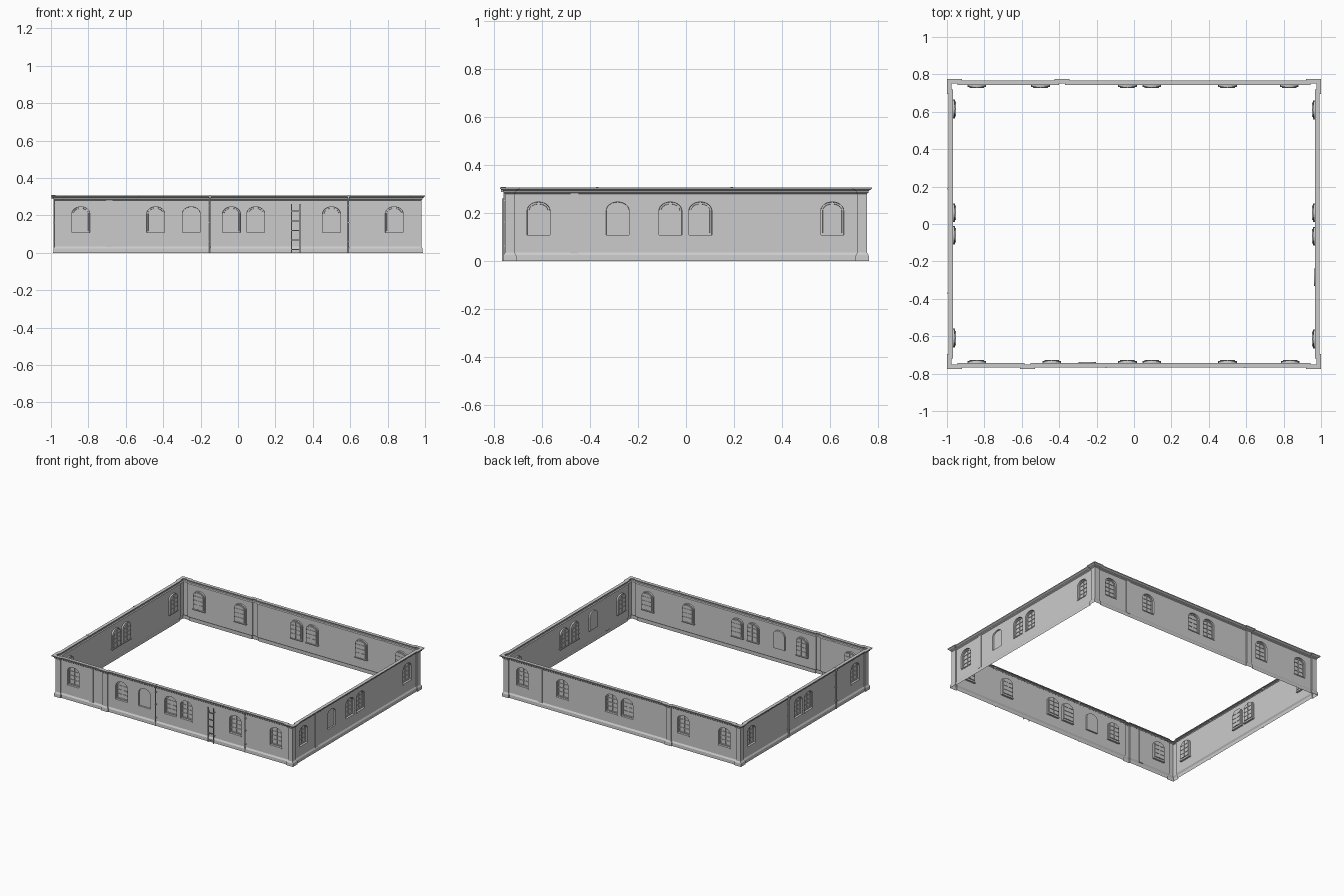
import bpy, bmesh, math
from mathutils import Vector

if "Cube" in bpy.data.objects:
    bpy.data.objects.remove(bpy.data.objects["Cube"])

stone = bpy.data.materials.new("stone_grey")
stone.use_nodes = True
grey = (0.6, 0.6, 0.6, 1)
stone.diffuse_color = grey
stone.node_tree.nodes["Principled BSDF"].inputs["Base Color"].default_value = grey

HX, HY, PIL = 0.972, 0.747, 0.008
BASE, FRIEZE, TOP = 0.035, 0.28, 0.307
# Wall profile: height and outward offset, from plinth to cornice
PROFILE = [(0, 0.008), (0.024, 0.007), (BASE, 0), (FRIEZE, 0), (0.285, 0.006),
           (0.292, 0.007), (0.298, 0.016), (0.301, 0.02), (TOP, 0.02), (TOP, -0.004), (0.3, -0.004)]


class Side:
    """One wall; u runs left to right as seen from outside, d points outward."""
    def __init__(self, name, turn, half, dist, windows, blanks=(), pilasters=(), strips=(), drains=()):
        self.name, self.half, self.dist = name, half, dist
        self.along = Vector((round(math.cos(turn)), round(math.sin(turn)), 0))
        self.out = Vector((self.along.y, -self.along.x, 0))
        self.windows, self.blanks = windows, blanks
        self.pilasters, self.strips, self.drains = pilasters, strips, drains

    def at(self, u, d, z):
        return self.along * u + self.out * (self.dist + d) + Vector((0, 0, z))

    def outline(self):
        edge = self.half - 0.032
        pts = [(-self.half - PIL, PIL), (-edge, PIL), (-edge, 0)]
        for c in self.pilasters:
            pts += [(c - 0.02, 0), (c - 0.02, PIL), (c + 0.02, PIL), (c + 0.02, 0)]
        return pts + [(edge, 0), (edge, PIL)]


SIDES = [
    Side("front", 0, HX, HY, (-0.84, -0.44, -0.035, 0.095, 0.5, 0.835), blanks=(-0.25,),
         pilasters=(-0.57,), strips=(-0.688,), drains=(-0.15, 0.59)),
    Side("right", math.pi / 2, HY, HX, (-0.615, -0.065, 0.06, 0.61), blanks=(-0.285,), strips=(-0.465,)),
    Side("back", math.pi, HX, HY, (-0.83, -0.5, -0.095, 0.035, 0.5, 0.84),
         pilasters=(0.385,), strips=(-0.68,)),
    Side("left", -math.pi / 2, HY, HX, (-0.615, -0.06, 0.06, 0.61), drains=(-0.19, 0.37)),
]


def finish(bm, name):
    mesh = bpy.data.meshes.new(name)
    bm.to_mesh(mesh)
    bm.free()
    mesh.materials.append(stone)
    obj = bpy.data.objects.new(name, mesh)
    bpy.context.collection.objects.link(obj)
    return obj


def arch(center, inset=0.0):
    """Arched opening as (u, z) points."""
    w, low, spring, rise = 0.048 - inset, 0.108 + inset, 0.21, 0.036 - inset
    pts = [(center - w, low), (center + w, low)]
    steps = 12
    for i in range(steps + 1):
        a = math.pi * i / steps
        pts.append((center + w * math.cos(a), spring + rise * math.sin(a)))
    return pts


def box(bm, side, u, d, z):
    """Box from (min, max) pairs in wall coordinates."""
    v = [bm.verts.new(side.at(a, b, c)) for c in z for b in d for a in u]
    for f in ((0, 1, 3, 2), (4, 6, 7, 5), (0, 4, 5, 1), (2, 3, 7, 6), (0, 2, 6, 4), (1, 5, 7, 3)):
        bm.faces.new([v[i] for i in f])


def loop(bm, side, pts, d):
    return [bm.verts.new(side.at(u, d, z)) for u, z in pts]


def bridge(bm, a, b):
    n = len(a)
    for i in range(n):
        bm.faces.new((a[i], a[(i + 1) % n], b[(i + 1) % n], b[i]))


def pierced_panel(bm, side, u0, u1):
    """Flat wall panel with arched holes."""
    holes = [c for c in (*side.windows, *side.blanks) if u0 < c < u1]
    rect = [(u0, BASE), (u1, BASE), (u1, FRIEZE), (u0, FRIEZE)]
    edges = []
    for pts in [rect] + [arch(c) for c in holes]:
        v = loop(bm, side, pts, 0)
        edges += [bm.edges.new((v[i - 1], v[i])) for i in range(len(v))]
    bmesh.ops.triangle_fill(bm, use_beauty=True, edges=edges, normal=side.out)


# Wall shell: moulding profile swept round the plan
bm = bmesh.new()
plan = [(s, u, d) for s in SIDES for u, d in s.outline()]
pos = [s.at(u, d, 0) for s, u, d in plan]
count = len(plan)
normals = []
for i in range(count):
    e = (pos[(i + 1) % count] - pos[i]).normalized()
    normals.append(Vector((e.y, -e.x, 0)))
rings = [[bm.verts.new(pos[i] + (normals[i - 1] + normals[i]) * off + Vector((0, 0, z)))
          for i in range(count)] for z, off in PROFILE]
for k in range(len(PROFILE) - 1):
    for i in range(count):
        j = (i + 1) % count
        s, u, d = plan[i]
        s2, u2, d2 = plan[j]
        if PROFILE[k][0] == BASE and s is s2 and d == d2 == 0:
            pierced_panel(bm, s, u, u2)
        else:
            bm.faces.new((rings[k][i], rings[k][j], rings[k + 1][j], rings[k + 1][i]))
bmesh.ops.remove_doubles(bm, verts=bm.verts, dist=0.0001)
finish(bm, "wall_shell")

for side in SIDES:
    # Arched windows: reveal, frame, sunken glass and glazing bars
    bm = bmesh.new()
    for c in side.windows:
        rim = loop(bm, side, arch(c), 0)
        frame_out = loop(bm, side, arch(c, 0.001), -0.011)
        frame_in = loop(bm, side, arch(c, 0.008), -0.011)
        glass = loop(bm, side, arch(c, 0.009), -0.016)
        for a, b in ((rim, frame_out), (frame_out, frame_in), (frame_in, glass)):
            bridge(bm, a, b)
        bm.faces.new(glass)
        bars = (-0.019, -0.012)
        box(bm, side, (c - 0.0025, c + 0.0025), bars, (0.117, 0.237))
        for z in (0.147, 0.178, 0.209):
            box(bm, side, (c - 0.039, c + 0.039), bars, (z - 0.002, z + 0.002))
        box(bm, side, (c - 0.05, c + 0.05), (-0.014, 0.003), (0.101, 0.108))
    finish(bm, side.name + "_windows")

    # Blind arched niches
    if side.blanks:
        bm = bmesh.new()
        for c in side.blanks:
            rim, rear = loop(bm, side, arch(c), 0), loop(bm, side, arch(c, 0.001), -0.01)
            bridge(bm, rim, rear)
            bm.faces.new(rear)
        finish(bm, side.name + "_niche")

    # Flat wall strips
    if side.strips:
        bm = bmesh.new()
        for c in side.strips:
            box(bm, side, (c - 0.017, c + 0.017), (-0.003, 0.005), (0.03, 0.283))
        finish(bm, side.name + "_wall_strip")

    # Drainpipes with a hopper head
    if side.drains:
        bm = bmesh.new()
        for c in side.drains:
            low, high = ([bm.verts.new(side.at(c + 0.004 * math.cos(a), 0.011 + 0.004 * math.sin(a), z))
                          for a in (math.tau * i / 8 for i in range(8))] for z in (0, 0.29))
            bridge(bm, low, high)
            box(bm, side, (c - 0.005, c + 0.005), (0.004, 0.024), (0.288, 0.309))
            for z in (0.06, 0.16, 0.25):
                box(bm, side, (c - 0.005, c + 0.005), (0, 0.016), (z, z + 0.004))
        finish(bm, side.name + "_drainpipes")

# Ladder on the front wall
bm = bmesh.new()
front = SIDES[0]
for u in (0.287, 0.333):
    box(bm, front, (u - 0.003, u + 0.003), (0.014, 0.021), (0, 0.26))
    for z in (0.05, 0.225):
        box(bm, front, (u - 0.002, u + 0.002), (0, 0.015), (z, z + 0.005))
for i in range(5):
    z = 0.015 + i * 0.051
    box(bm, front, (0.287, 0.333), (0.015, 0.02), (z, z + 0.006))
finish(bm, "front_ladder")
